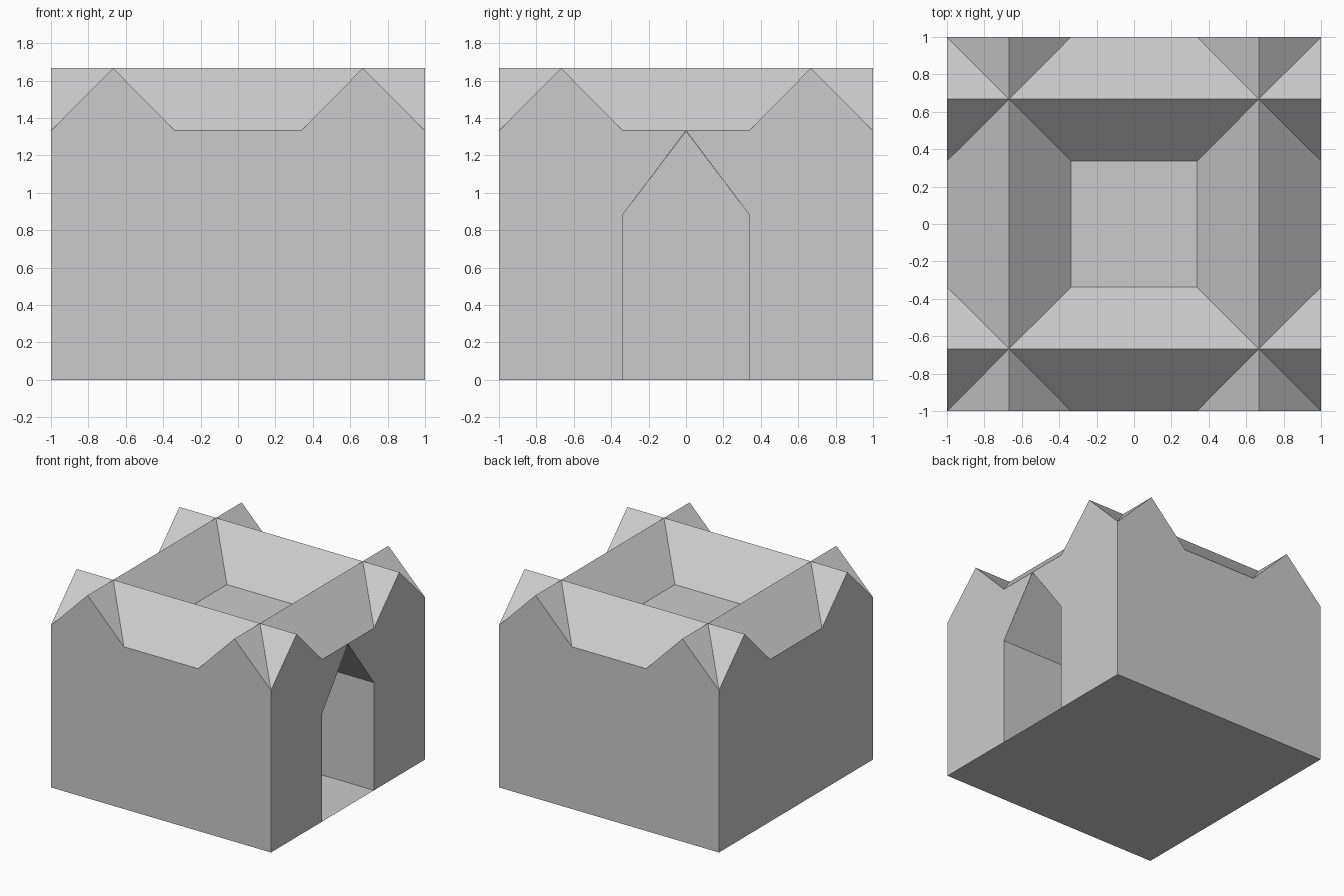
import bpy
import bmesh

if "Cube" in bpy.data.objects:
    bpy.data.objects.remove(bpy.data.objects["Cube"])

RIDGE, VALLEY = 0.667, 0.337      # distance of ridges and inner valley from centre
LOW, HIGH = 1.333, 1.667          # eaves and ridge heights
SPRING = 0.885                    # height where the door arch starts to taper
STEPS = [-1, -RIDGE, -VALLEY, VALLEY, RIDGE, 1]


def crest(t):
    return HIGH if abs(t) == RIDGE else LOW


def finish(bm, name, inward=False):
    bmesh.ops.remove_doubles(bm, verts=bm.verts, dist=1e-4)
    bmesh.ops.recalc_face_normals(bm, faces=bm.faces)
    if inward:
        bmesh.ops.reverse_faces(bm, faces=bm.faces)
    mesh = bpy.data.meshes.new(name)
    bm.to_mesh(mesh)
    bm.free()
    bpy.context.collection.objects.link(bpy.data.objects.new(name, mesh))


def face(bm, points):
    return bm.faces.new([bm.verts.new(p) for p in points])


# Shell: crossing ridge roof, each corner cell creased through the ridge crossing
bm = bmesh.new()
for x0, x1 in zip(STEPS, STEPS[1:]):
    for y0, y1 in zip(STEPS, STEPS[1:]):
        quad = [(x, y, max(crest(x), crest(y)))
                for x, y in ((x0, y0), (x1, y0), (x1, y1), (x0, y1))]
        peaks = [i for i, p in enumerate(quad)
                 if abs(p[0]) == RIDGE and abs(p[1]) == RIDGE]
        if len(peaks) == 1:
            i = peaks[0]
            q = quad[i:] + quad[:i]
            face(bm, q[:3])
            face(bm, [q[0], q[2], q[3]])
        else:
            face(bm, quad)

# Shell: gabled walls on front, back and left
gable = [(t, crest(t)) for t in STEPS]
outline = [(-1, 0)] + gable + [(1, 0)]
for y in (-1, 1):
    face(bm, [(t, y, z) for t, z in outline])
face(bm, [(-1, t, z) for t, z in outline])

# Shell: right wall in two halves around the doorway
half = [(1, 0), (VALLEY, 0), (VALLEY, SPRING), (0, LOW),
        (VALLEY, LOW), (RIDGE, HIGH), (1, LOW)]
for side in (-1, 1):
    face(bm, [(1, side * t, z) for t, z in half])

# Shell: base
face(bm, [(-1, -1, 0), (-1, 1, 0), (1, 1, 0), (1, -1, 0)])
finish(bm, "hall_shell")

# Doorway recess: pointed passage ending in a back wall
bm = bmesh.new()
arch = [(-VALLEY, 0), (-VALLEY, SPRING), (0, LOW - 0.002),
        (VALLEY, SPRING), (VALLEY, 0)]
for (a, za), (b, zb) in zip(arch, arch[1:]):
    face(bm, [(1, a, za), (1, b, zb), (-VALLEY, b, zb), (-VALLEY, a, za)])
face(bm, [(-VALLEY, t, z) for t, z in arch])
finish(bm, "doorway_recess", inward=True)
